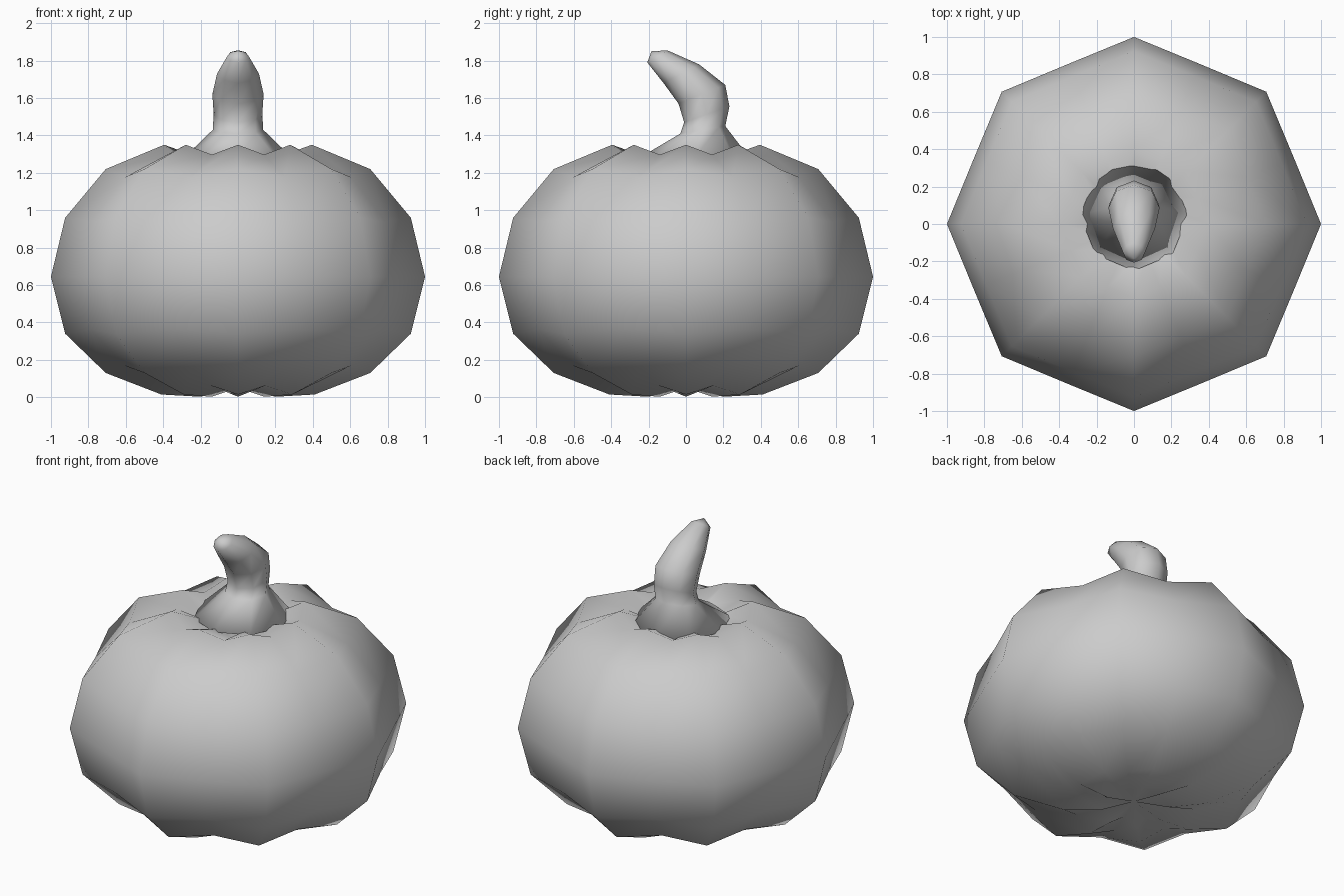
import bpy, bmesh
from math import sin, cos, pi
from mathutils import Vector

if "Cube" in bpy.data.objects:
    bpy.data.objects.remove(bpy.data.objects["Cube"])


def loft(name, rings, start, end):
    """Skin closed rings of points, closing both ends with a fan to a pole."""
    bm = bmesh.new()
    rows = [[bm.verts.new(p) for p in ring] for ring in rings]
    n = len(rows[0])
    for a, b in zip(rows, rows[1:]):
        for i in range(n):
            j = (i + 1) % n
            bm.faces.new((a[i], a[j], b[j], b[i]))
    lo, hi = bm.verts.new(start), bm.verts.new(end)
    for i in range(n):
        j = (i + 1) % n
        bm.faces.new((lo, rows[0][j], rows[0][i]))
        bm.faces.new((hi, rows[-1][i], rows[-1][j]))
    bmesh.ops.recalc_face_normals(bm, faces=bm.faces)
    for f in bm.faces:
        f.smooth = True
    mesh = bpy.data.meshes.new(name)
    bm.to_mesh(mesh)
    bm.free()
    obj = bpy.data.objects.new(name, mesh)
    bpy.context.collection.objects.link(obj)
    return obj


# Pumpkin body: eight ridges, with the valleys shrunk toward the middle
MID, VALLEY = 0.645, 0.925
profile = [(0.2, 0.003), (0.41, 0.015), (0.707, 0.13), (0.924, 0.34), (1, 0.645),
           (0.924, 0.96), (0.707, 1.22), (0.395, 1.35), (0.2, 1.28)]


def body_ring(r, z):
    pts = []
    for i in range(16):
        k = VALLEY if i % 2 else 1
        a = i * pi / 8
        pts.append((k * r * cos(a), k * r * sin(a), MID + k * (z - MID)))
    return pts


loft("pumpkin_body", [body_ring(r, z) for r, z in profile], (0, 0, 0.05), (0, 0, 1.22))

# Curved stem: each ring given by its front (y, z), back (y, z) and half width
stem = [((-0.25, 1.28), (0.34, 1.28), 0.29),
        ((-0.03, 1.41), (0.21, 1.45), 0.135),
        ((-0.01, 1.47), (0.232, 1.555), 0.13),
        ((-0.04, 1.57), (0.21, 1.67), 0.137),
        ((-0.12, 1.68), (0.07, 1.78), 0.112),
        ((-0.207, 1.79), (-0.1, 1.855), 0.058)]


def stem_ring(front, back, half):
    f, b = Vector((0, *front)), Vector((0, *back))
    mid, axis = (f + b) / 2, (b - f) / 2
    return [mid + axis * sin(i * pi / 4) + Vector((half * cos(i * pi / 4), 0, 0))
            for i in range(8)]


loft("stem", [stem_ring(*s) for s in stem], (0, 0.04, 1.24), (0, -0.185, 1.85))
